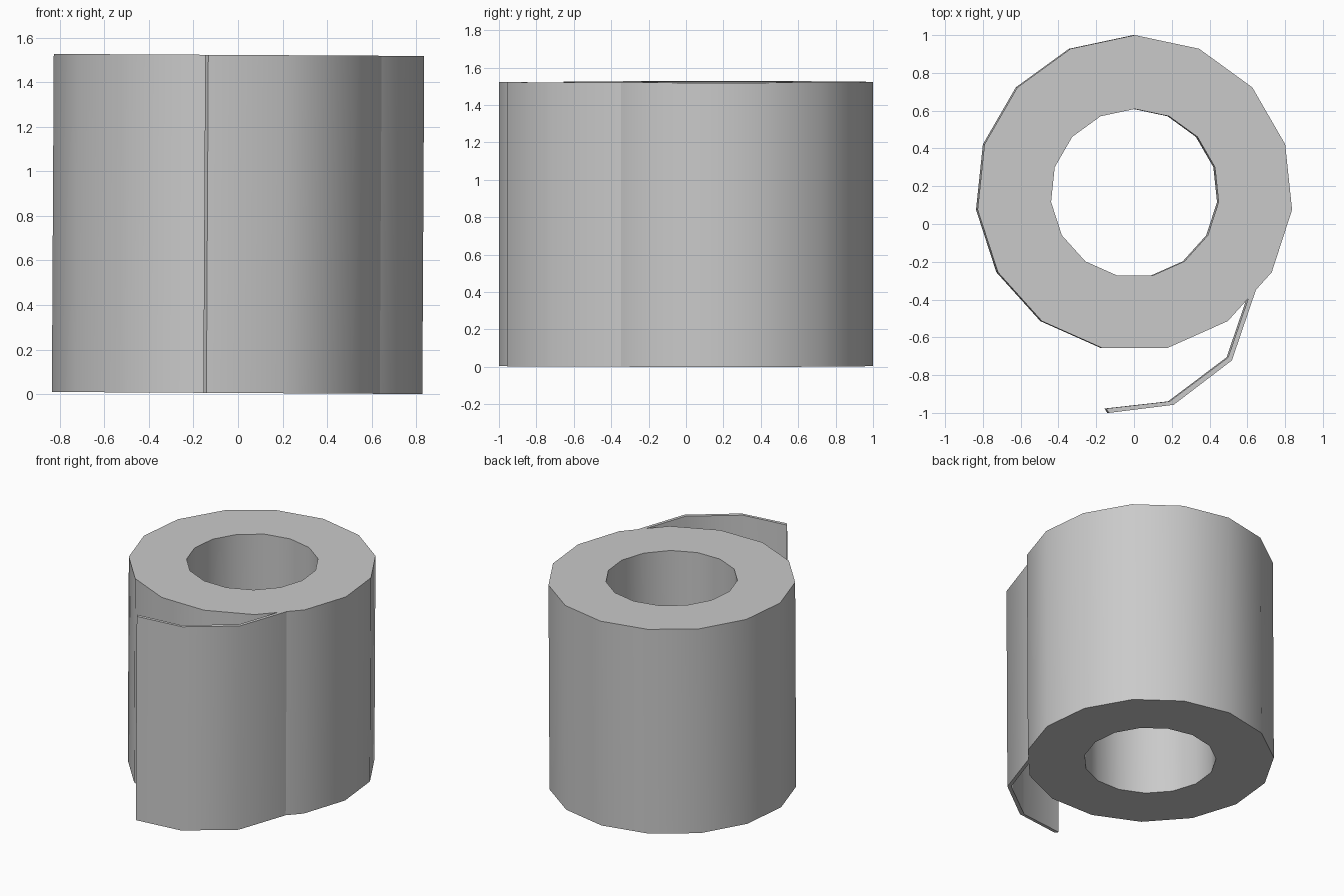
import bpy, bmesh
from math import sin, cos, radians
from mathutils import Matrix

cube = bpy.data.objects.get("Cube")
if cube:
    bpy.data.objects.remove(cube, do_unlink=True)

HEIGHT = 1.519
SIDES = 15
CENTRE_Y = 0.163
LEAN = Matrix.Translation((-0.004, 0, 0.0046)) @ Matrix.Rotation(radians(0.32), 4, 'Y')

paper = bpy.data.materials.new("paper_grey")
paper.use_nodes = True
colour = (0.59, 0.59, 0.59, 1)
paper.diffuse_color = colour
paper.node_tree.nodes["Principled BSDF"].inputs["Base Color"].default_value = colour


def extrude_strip(name, outer, inner, closed):
    """Extrude the flat band between two matching outlines up to full height."""
    bm = bmesh.new()
    a = [bm.verts.new((x, y, 0)) for x, y in outer]
    b = [bm.verts.new((x, y, 0)) for x, y in inner]
    n = len(a)
    faces = []
    for i in range(n if closed else n - 1):
        j = (i + 1) % n
        faces.append(bm.faces.new((a[i], a[j], b[j], b[i])))
    grown = bmesh.ops.extrude_face_region(bm, geom=faces, use_keep_orig=True)["geom"]
    top = [v for v in grown if isinstance(v, bmesh.types.BMVert)]
    bmesh.ops.translate(bm, verts=top, vec=(0, 0, HEIGHT))
    bmesh.ops.recalc_face_normals(bm, faces=bm.faces)
    bm.transform(LEAN)
    mesh = bpy.data.meshes.new(name)
    bm.to_mesh(mesh)
    bm.free()
    mesh.materials.append(paper)
    obj = bpy.data.objects.new(name, mesh)
    bpy.context.collection.objects.link(obj)
    bpy.ops.object.select_all(action='DESELECT')
    obj.select_set(True)
    bpy.context.view_layer.objects.active = obj
    bpy.ops.object.shade_smooth_by_angle(angle=radians(40))
    return obj


def ring(radius):
    step = radians(360 / SIDES)
    return [(radius * sin(i * step), CENTRE_Y + radius * cos(i * step))
            for i in range(SIDES)]


# Hollow roll
extrude_strip("paper_roll", ring(0.837), ring(0.446), True)

# Loose sheet peeling off the front left of the roll
sheet_outer = [(0.642, -0.346), (0.514, -0.722), (0.206, -0.957), (-0.138, -1.0)]
sheet_inner = [(0.602, -0.39), (0.494, -0.706), (0.184, -0.939), (-0.152, -0.977)]
extrude_strip("loose_sheet", sheet_outer, sheet_inner, False)
